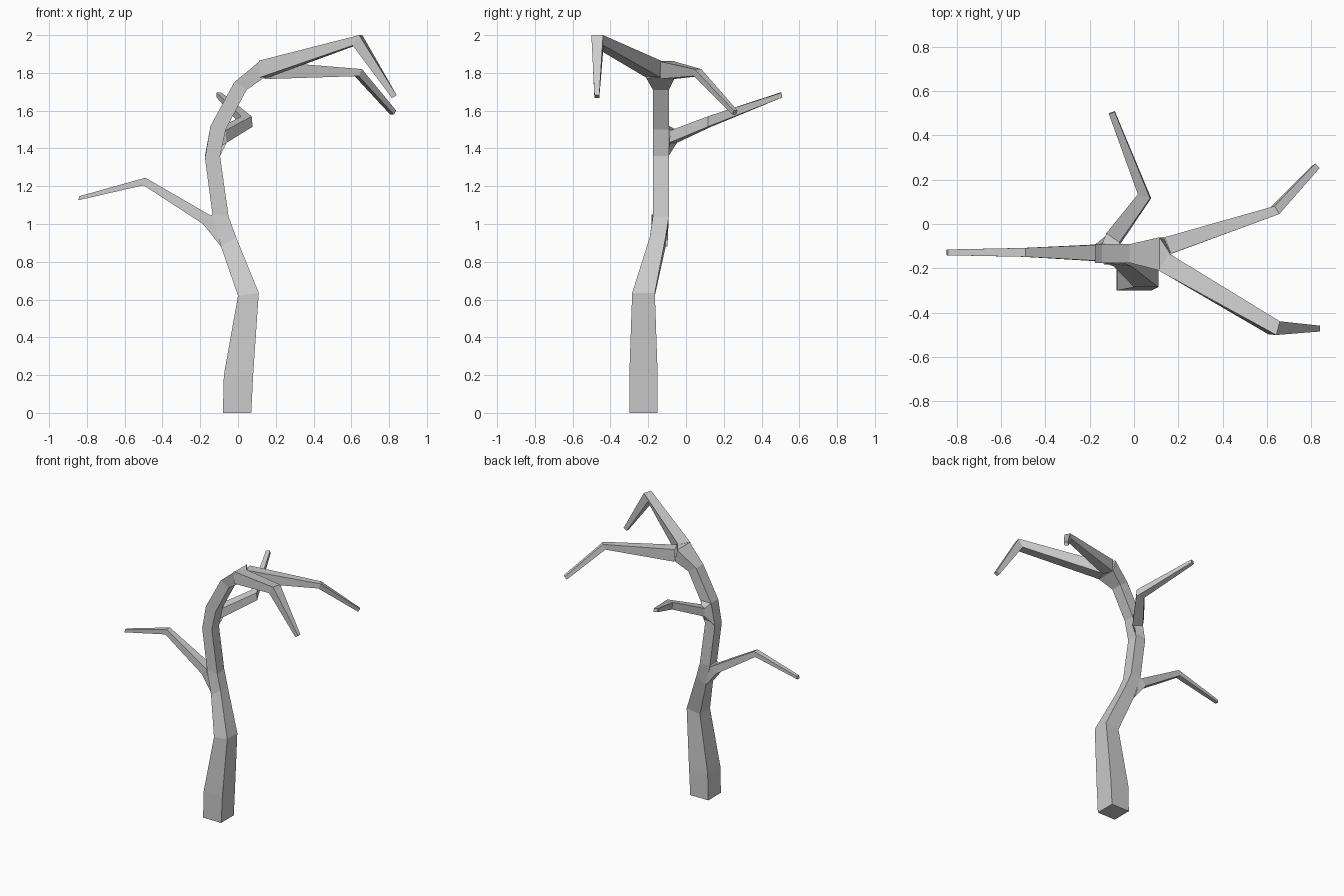
import bpy, bmesh
from math import sin, cos, radians
from mathutils import Vector

cube = bpy.data.objects.get("Cube")
if cube:
    bpy.data.objects.remove(cube, do_unlink=True)

bark = bpy.data.materials.new("grey_bark")
bark.use_nodes = True
GREY = (0.6, 0.6, 0.6, 1)
bark.diffuse_color = GREY
bark.node_tree.nodes["Principled BSDF"].inputs["Base Color"].default_value = GREY


def limb(name, rings, cap_start=False):
    """Four-sided limb; each ring is (upper point, lower point, half width, heading)."""
    bm = bmesh.new()
    loops = []
    for upper, lower, half, heading in rings:
        a = radians(heading)
        side = Vector((-sin(a), cos(a), 0)) * half
        u, l = Vector(upper), Vector(lower)
        loops.append([bm.verts.new(p) for p in (u - side, u + side, l + side, l - side)])
    for a, b in zip(loops, loops[1:]):
        for i in range(4):
            j = (i + 1) % 4
            bm.faces.new((a[i], a[j], b[j], b[i]))
    bm.faces.new(loops[-1])
    if cap_start:
        bm.faces.new(loops[0][::-1])
    bmesh.ops.recalc_face_normals(bm, faces=bm.faces)
    # an open root can confuse the outward test, so check against the tip direction
    bm.faces.ensure_lookup_table()
    tip = bm.faces[len(rings) * 4 - 4]
    along = tip.calc_center_median() - sum((v.co for v in loops[-2]), Vector()) / 4
    if tip.normal.dot(along) < 0:
        bmesh.ops.reverse_faces(bm, faces=bm.faces)
    mesh = bpy.data.meshes.new(name)
    bm.to_mesh(mesh)
    bm.free()
    mesh.materials.append(bark)
    obj = bpy.data.objects.new(name, mesh)
    bpy.context.collection.objects.link(obj)
    return obj


def level(xu, zu, xl, zl, y, half):
    """Ring whose sides run straight along y."""
    return ((xu, y, zu), (xl, y, zl), half, 0)


# Trunk, bending over and ending in a wedge between the two top branches
limb("trunk", [
    level(-0.08, 0, 0.07, 0, -0.225, 0.075),
    level(-0.075, 0.2, 0.08, 0.2, -0.225, 0.075),
    level(0, 0.62, 0.11, 0.635, -0.225, 0.06),
    level(-0.09, 0.88, -0.01, 0.93, -0.15, 0.042),
    level(-0.135, 1.05, -0.05, 1.04, -0.133, 0.042),
    level(-0.175, 1.35, -0.095, 1.36, -0.133, 0.042),
    level(-0.145, 1.52, -0.065, 1.5, -0.133, 0.042),
    level(-0.02, 1.75, 0.045, 1.71, -0.133, 0.042),
    level(0.115, 1.862, 0.135, 1.772, -0.135, 0.075),
    level(0.162, 1.862, 0.165, 1.778, -0.135, 0.004),
], cap_start=True)

# Side branch growing out of the trunk's right
limb("right_branch", [
    level(-0.135, 1.05, -0.09, 0.88, -0.14, 0.042),
    level(-0.145, 1.045, -0.185, 1.0, -0.13, 0.037),
    level(-0.49, 1.245, -0.5, 1.205, -0.128, 0.02),
    level(-0.84, 1.147, -0.845, 1.126, -0.128, 0.013),
])

# Branch growing out of the trunk's back
limb("back_branch", [
    ((-0.105, -0.092, 1.52), (-0.135, -0.092, 1.36), 0.04, 90),
    ((-0.095, -0.062, 1.495), (-0.09, -0.068, 1.43), 0.036, 55),
    ((0.045, 0.125, 1.57), (0.05, 0.125, 1.515), 0.029, 72),
    ((-0.1, 0.5, 1.695), (-0.1, 0.505, 1.67), 0.014, 110),
])

# Two drooping branches at the top
limb("top_front_branch", [
    ((0.135, -0.172, 1.865), (0.137, -0.172, 1.775), 0.045, -31),
    ((0.65, -0.47, 2.0), (0.615, -0.467, 1.945), 0.032, -15),
    ((0.84, -0.472, 1.682), (0.815, -0.472, 1.667), 0.013, 0),
])
limb("top_back_branch", [
    ((0.152, -0.097, 1.86), (0.155, -0.097, 1.768), 0.04, 22),
    ((0.645, 0.063, 1.82), (0.628, 0.058, 1.783), 0.021, 32),
    ((0.828, 0.263, 1.6), (0.815, 0.255, 1.58), 0.014, 45),
])
